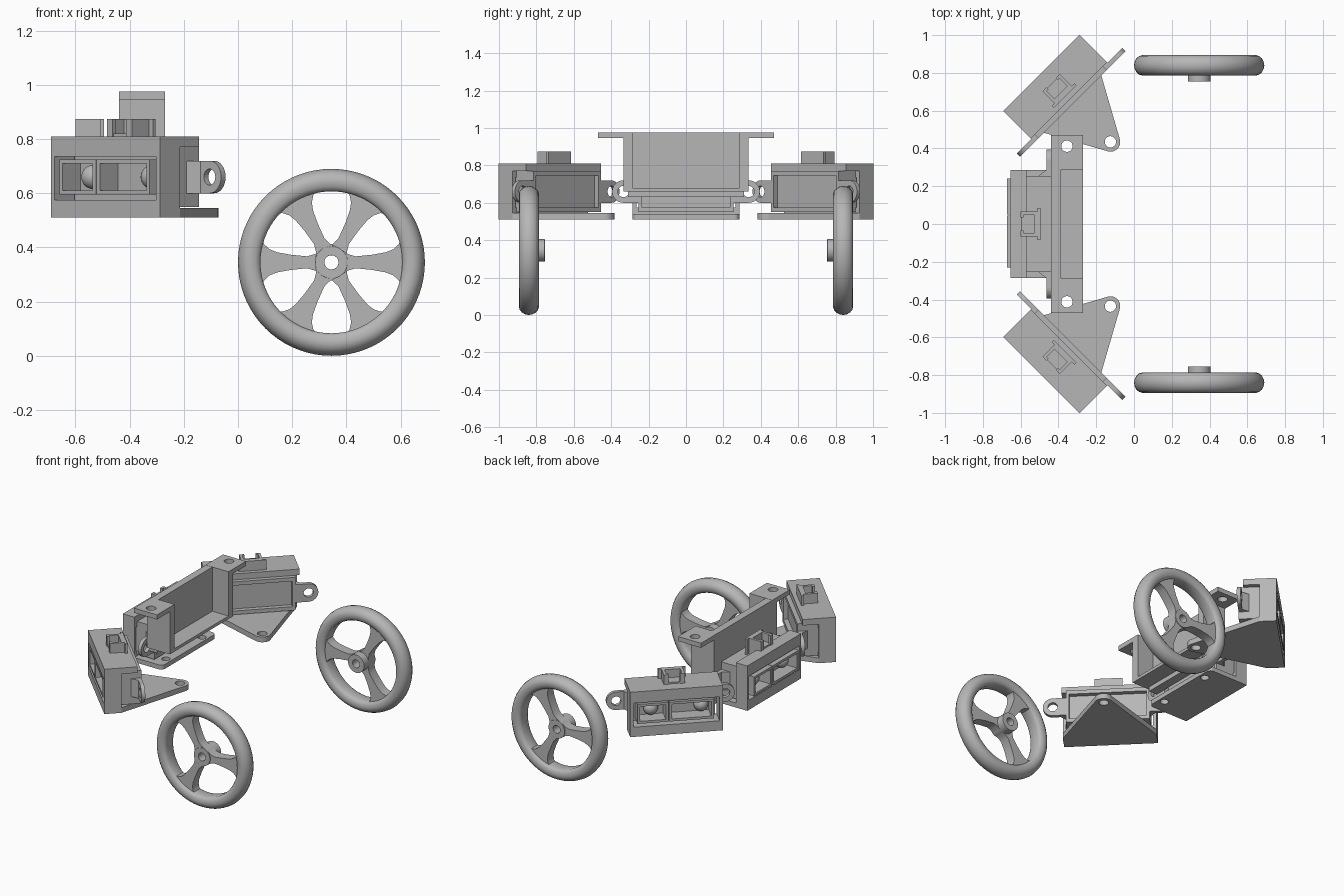
import bpy, bmesh
from math import pi, cos, sin, radians
from mathutils import Matrix, Vector

if "Cube" in bpy.data.objects:
    bpy.data.objects.remove(bpy.data.objects["Cube"])

grey = bpy.data.materials.new("plain_grey")
grey.use_nodes = True
grey.diffuse_color = (0.47, 0.47, 0.47, 1)
grey.node_tree.nodes["Principled BSDF"].inputs["Base Color"].default_value = grey.diffuse_color

# Column matrices that turn a flat profile so its depth runs along an axis
AXES = {"z": Matrix.Identity(4),
        "x": Matrix(((0, 0, 1, 0), (1, 0, 0, 0), (0, 1, 0, 0), (0, 0, 0, 1)))}


def finish(name, mesh, place, smooth=False):
    obj = bpy.data.objects.new(name, mesh)
    bpy.context.collection.objects.link(obj)
    obj.matrix_world = place
    mesh.materials.clear()
    mesh.materials.append(grey)
    if smooth:
        bpy.ops.object.select_all(action="DESELECT")
        obj.select_set(True)
        bpy.context.view_layer.objects.active = obj
        bpy.ops.object.shade_smooth_by_angle(angle=radians(35))
    return obj


def prism(name, loops, lo, hi, axis="z", place=Matrix(), smooth=False):
    """Extrude an outline, with any inner loops left as holes."""
    curve = bpy.data.curves.new(name, "CURVE")
    curve.dimensions, curve.fill_mode = "2D", "BOTH"
    curve.extrude = (hi - lo) / 2
    for loop in loops:
        spline = curve.splines.new("POLY")
        spline.points.add(len(loop) - 1)
        for point, (u, v) in zip(spline.points, loop):
            point.co = (u, v, 0, 1)
        spline.use_cyclic_u = True
    helper = bpy.data.objects.new(name + "_outline", curve)
    mesh = bpy.data.meshes.new_from_object(helper)
    bpy.data.objects.remove(helper)
    mesh.transform(AXES[axis] @ Matrix.Translation((0, 0, (lo + hi) / 2)))
    bm = bmesh.new()
    bm.from_mesh(mesh)
    bmesh.ops.remove_doubles(bm, verts=bm.verts, dist=1e-5)
    bmesh.ops.recalc_face_normals(bm, faces=bm.faces)
    for face in bm.faces:
        face.smooth = False
    bm.to_mesh(mesh)
    bm.free()
    return finish(name, mesh, place, smooth)


def rect(u0, u1, v0, v1):
    return [(u0, v0), (u1, v0), (u1, v1), (u0, v1)]


def arc(u, v, r, start=0, end=360, n=28):
    count = n if end - start == 360 else n + 1
    angles = [radians(start + (end - start) * i / n) for i in range(count)]
    return [(u + r * cos(a), v + r * sin(a)) for a in angles]


def ball(name, centre, r, place):
    bm = bmesh.new()
    bmesh.ops.create_uvsphere(bm, u_segments=24, v_segments=14, radius=r)
    bmesh.ops.translate(bm, verts=bm.verts, vec=centre)
    mesh = bpy.data.meshes.new(name)
    bm.to_mesh(mesh)
    bm.free()
    finish(name, mesh, place, True)


def sensor(tag, place, corner):
    """Distance sensor facing local -x, with its mounting flange at x = 0."""
    def part(name, loops, lo, hi, axis="z"):
        return prism(f"{tag}_{name}", loops, lo, hi, axis, place)
    side, mid = -0.128, 0.66
    front = -0.233 if corner else -0.213
    # Housing with a window in its front
    part("housing", [rect(-.285, .285, .51, .81), rect(-.265, .265, .575, .735)],
         front, side, "x")
    # Sensor body, with a recessed back
    part("body", [rect(-.255, .255, .55, .77)], side - .01, -.03, "x")
    part("body_rim", [rect(-.255, .255, .55, .77), rect(-.235, .235, .575, .745)],
         -.03, 0, "x")
    # Two lens frames and their lenses
    for name, y0, y1, lens in (("emitter", .05, .24, .145), ("receiver", -.23, .045, -.165)):
        part(name + "_frame", [rect(y0, y1, .595, .725),
                               rect(y0 + .016, y1 - .016, .611, .709)], -.233, side, "x")
        ball(f"{tag}_{name}_lens", (-.15, lens, mid), .045, place)
    # Mounting ears with gussets
    for s, name in ((1, "left"), (-1, "right")):
        tip = arc(s * .335, mid, .06, -90, 90) if s > 0 else arc(s * .335, mid, .06, 90, 270)
        outline = [(s * .25, mid - s * .06)] + tip + [(s * .25, mid + s * .06)]
        part(name + "_ear", [outline, arc(s * .335, mid, .03)], -.024, 0, "x")
        part(name + "_gusset", [[(-.07, s * .25), (-.02, s * .25), (-.02, s * .29)]],
             mid - .06, mid + .06)
    # Cable socket on top
    part("socket", [[(-.16, -.065), (-.07, -.065), (-.07, .065), (-.16, .065),
                     (-.16, .035), (-.145, .035), (-.145, .048), (-.088, .048),
                     (-.088, -.048), (-.145, -.048), (-.145, -.035), (-.16, -.035)]],
         .77, .875)
    part("socket_bar", [rect(-.07, -.055, -.085, .085)], .77, .875)
    part("socket_floor", [rect(-.155, -.075, -.06, .06)], .77, .82)
    if corner:
        part("roof", [rect(side - .005, -.028, -.285, .285)], .77, .81)
        outline = [(side, -.285)] + arc(.283, 0, .052, -57, 57) + [(side, .285)]
        part("foot_plate", [outline, arc(.283, 0, .03)], .51, .545)
    else:
        outline = ([(side, -.285)] + arc(.05, -.255, .03, -90, 0, 8)
                   + arc(.05, .255, .03, 0, 90, 8) + [(side, .285)])
        part("foot_plate", [outline] + [arc(.04, s * .19, .026) for s in (1, -1)], .51, .54)


sensor("centre_sensor", Matrix.Translation((-.44, 0, 0)), False)
for s, name in ((1, "back_sensor"), (-1, "front_sensor")):
    turn = Matrix.Rotation(radians(-45 * s), 4, "Z")
    sensor(name, Matrix.Translation((-.325, .635 * s, 0)) @ turn, True)

# Open tray behind the centre sensor, with a drilled tab at each end
prism("tray_walls", [[(-.44, -.335), (-.27, -.335), (-.27, -.285), (-.39, -.285),
                      (-.39, .285), (-.27, .285), (-.27, .335), (-.44, .335)]], .66, .975)
prism("tray_floor", [rect(-.41, -.27, -.3, .3)], .66, .68)
prism("tray_rib", [rect(-.44, -.38, -.31, .31)], .63, .665)
for s, name in ((1, "back_tab"), (-1, "front_tab")):
    low, high = sorted((s * .285, s * .47))
    prism(name, [rect(-.44, -.27, low, high), arc(-.355, s * .412, .03)], .945, .976)


def wheel(tag, place):
    # Rounded rim turned around the axle
    half = [(.262, .032), (.268, .043), (.28, .05), (.30, .054), (.318, .049),
            (.332, .037), (.341, .02)]
    profile = half + [(.345, 0)] + [(r, -z) for r, z in reversed(half)]
    bm = bmesh.new()
    verts = [bm.verts.new((r, 0, z)) for r, z in profile]
    edges = [bm.edges.new((a, b)) for a, b in zip(verts, verts[1:] + verts[:1])]
    bmesh.ops.spin(bm, geom=verts + edges, cent=(0, 0, 0), axis=(0, 0, 1),
                   angle=2 * pi, steps=72)
    bmesh.ops.remove_doubles(bm, verts=bm.verts, dist=1e-4)
    bmesh.ops.recalc_face_normals(bm, faces=bm.faces)
    mesh = bpy.data.meshes.new(tag + "_rim")
    bm.to_mesh(mesh)
    bm.free()
    finish(tag + "_rim", mesh, place, True)
    # Hub boss on the inner side
    hub = prism(tag + "_hub", [arc(0, 0, .06, n=36), arc(0, 0, .026, n=36)],
                -.035, .085, "z", place, True)
    # Three flared spokes
    edge = [(.04, .045), (.062, .03), (.09, .022), (.15, .028), (.2, .037),
            (.228, .048), (.248, .066), (.262, .1)]
    outline = edge + [(.275, .1), (.275, -.1)] + [(r, -w) for r, w in reversed(edge)]
    for i in range(3):
        turn = Matrix.Rotation(radians(120 * i), 4, "Z")
        spoke = prism(f"{tag}_spoke_{i + 1}", [outline], -.03, .035, "z", place @ turn, True)
    for obj in (hub,):
        bevel = obj.modifiers.new("soft_edge", "BEVEL")
        bevel.width, bevel.segments = .008, 3


for s, name in ((-1, "front_wheel"), (1, "back_wheel")):
    spin = Matrix.Rotation(pi if s > 0 else 0, 4, "Z")
    wheel(name, Matrix.Translation((.345, .84 * s, .345)) @ spin @ Matrix.Rotation(-pi / 2, 4, "X"))
